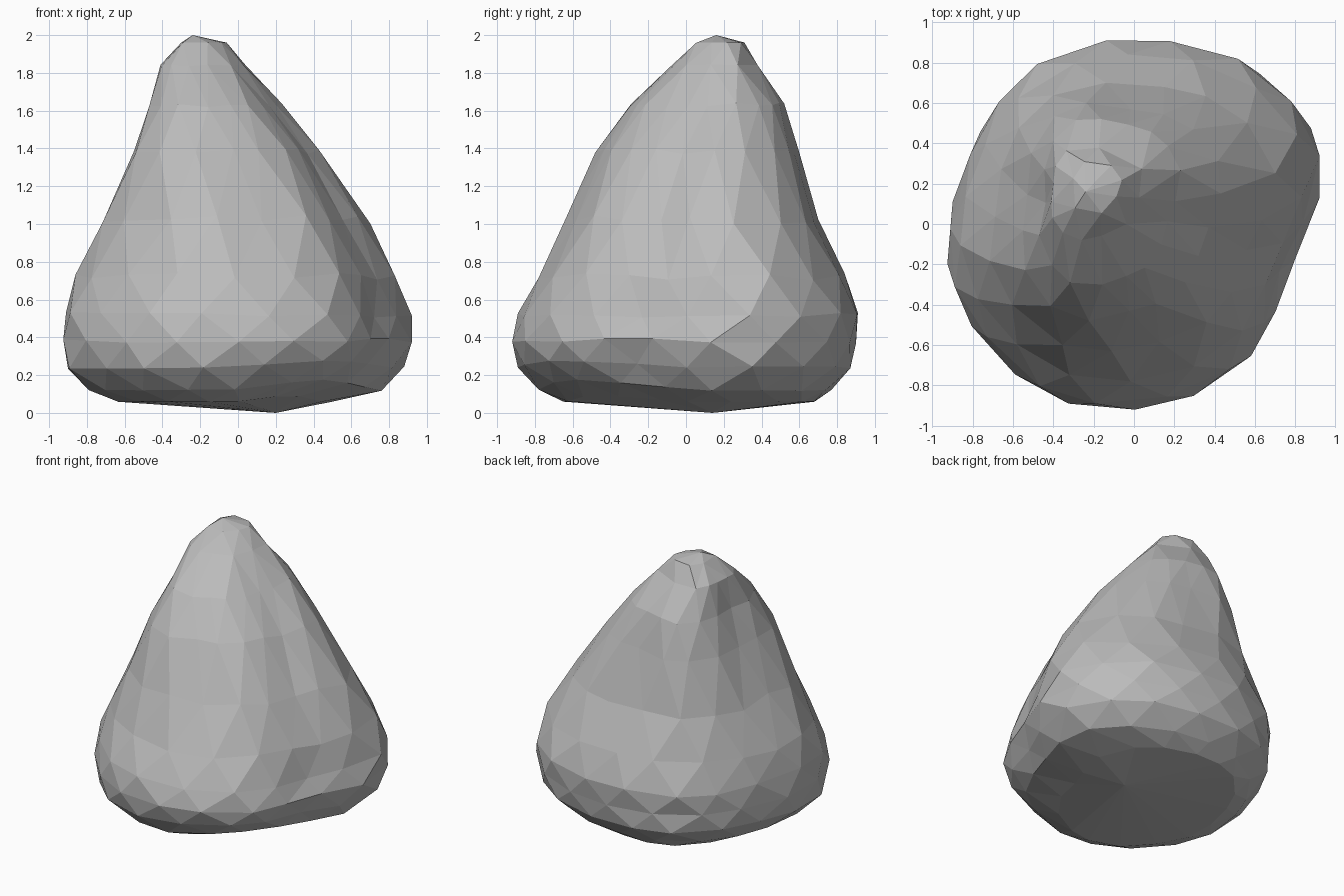
import bpy, bmesh, math, random
from mathutils import Vector

cube = bpy.data.objects.get("Cube")
if cube:
    bpy.data.objects.remove(cube, do_unlink=True)
random.seed(7)
SEGMENTS = 18

# Radius of the footprint, every 20 degrees counter-clockwise from +x
FOOTPRINT = [.83, .97, .98, .96, .92, .92, .93, .9, .88,
             .91, .95, .93, .95, .93, .89, .88, .82, .75]

# Levels from the foot to the peak: height, x range, y range
LEVELS = [
    (.06, -.64, .5, -.65, .68),
    (.12, -.79, .76, -.78, .77),
    (.24, -.9, .88, -.89, .87),
    (.38, -.925, .92, -.92, .9),
    (.52, -.91, .92, -.89, .91),
    (.72, -.86, .83, -.78, .84),
    (1.02, -.715, .7, -.63, .7),
    (1.38, -.55, .43, -.48, .6),
    (1.63, -.47, .23, -.3, .52),
    (1.84, -.41, .05, -.08, .39),
    (1.96, -.31, -.06, .04, .31),
]


def section_radius(angle, z):
    """Interpolated footprint, with squarer right-hand shoulders higher up."""
    step = angle / math.tau * len(FOOTPRINT)
    i = math.floor(step)
    a = FOOTPRINT[i % len(FOOTPRINT)]
    b = FOOTPRINT[(i + 1) % len(FOOTPRINT)]
    r = a + (b - a) * (step - i)
    if math.cos(angle) < 0:
        shoulder = min(max(z - .8, 0) / .5, 1)
        r *= 1 + .2 * shoulder * abs(math.sin(2 * angle))
    return r


def fit(values, low, high):
    """Stretch values so that they span low to high."""
    small, large = min(values), max(values)
    return [low + (v - small) / (large - small) * (high - low) for v in values]


def ring_points(index, level):
    """Irregular cross-section, staggered against its neighbours."""
    z, x0, x1, y0, y1 = level
    xs, ys = [], []
    for k in range(SEGMENTS):
        angle = math.tau * (k + index % 2 / 2 + random.uniform(-.12, .12)) / SEGMENTS
        r = section_radius(angle, z)
        xs.append(r * math.cos(angle))
        ys.append(r * math.sin(angle))
    wobble = .03 * min(z, 2 - z)
    points = []
    for x, y in zip(fit(xs, x0, x1), fit(ys, y0, y1)):
        # Undercut below the front left
        lift = .3 * max(x, 0) * max(-y, 0) * max(1 - z / .4, 0)
        points.append(Vector((x, y, z + lift + random.uniform(-wobble, wobble))))
    return points


# Rock body: staggered rings joined by triangles
bm = bmesh.new()
rings = [[bm.verts.new(p) for p in ring_points(i, level)]
         for i, level in enumerate(LEVELS)]
for i in range(len(rings) - 1):
    low, high = rings[i], rings[i + 1]
    for k in range(SEGMENTS):
        n = (k + 1) % SEGMENTS
        if i % 2 == 0:
            bm.faces.new((low[k], low[n], high[k]))
            bm.faces.new((low[n], high[n], high[k]))
        else:
            bm.faces.new((low[k], high[n], high[k]))
            bm.faces.new((low[k], low[n], high[n]))

# Underside and peak close to single points
foot = bm.verts.new((.2, .14, 0))
peak = bm.verts.new((-.24, .16, 2))
for k in range(SEGMENTS):
    n = (k + 1) % SEGMENTS
    bm.faces.new((rings[0][n], rings[0][k], foot))
    bm.faces.new((rings[-1][k], rings[-1][n], peak))

# Small facets melt together
bmesh.ops.remove_doubles(bm, verts=bm.verts[:], dist=.08)
bmesh.ops.recalc_face_normals(bm, faces=bm.faces[:])

mesh = bpy.data.meshes.new("rock")
bm.to_mesh(mesh)
bm.free()
rock = bpy.data.objects.new("rock", mesh)
bpy.context.collection.objects.link(rock)

# Plain stone grey
stone = bpy.data.materials.new("stone grey")
stone.use_nodes = True
color = (.5, .5, .5, 1)
stone.diffuse_color = color
stone.node_tree.nodes["Principled BSDF"].inputs["Base Color"].default_value = color
mesh.materials.append(stone)
